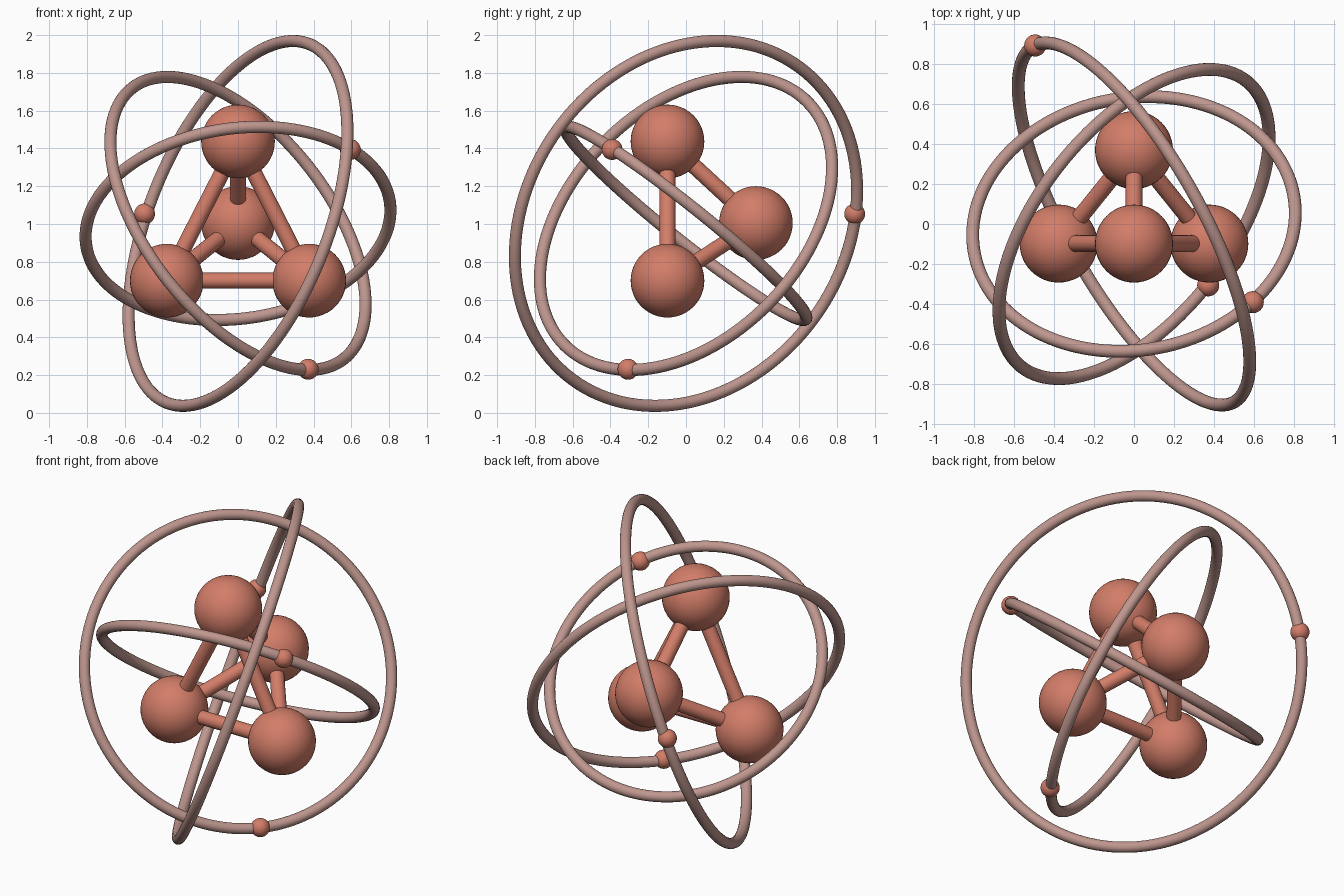
import bpy
from mathutils import Vector

if "Cube" in bpy.data.objects:
    bpy.data.objects.remove(bpy.data.objects["Cube"])


def material(name, rgb):
    m = bpy.data.materials.new(name)
    m.diffuse_color = (*rgb, 1.0)
    m.use_nodes = True
    m.node_tree.nodes["Principled BSDF"].inputs["Base Color"].default_value = m.diffuse_color
    return m


COPPER = material("copper", (0.65, 0.205, 0.140))
ROSE = material("dusty rose", (0.515, 0.305, 0.270))
CENTRE = Vector((0, 0, 1.003))


def finish(name, mat):
    ob = bpy.context.object
    ob.name = name
    ob.data.materials.append(mat)
    bpy.ops.object.shade_smooth_by_angle()
    return ob


def ball(name, pos, radius):
    bpy.ops.mesh.primitive_uv_sphere_add(segments=48, ring_count=24, radius=radius, location=pos)
    finish(name, COPPER)


def rod(name, a, b, radius=0.042):
    d = b - a
    bpy.ops.mesh.primitive_cylinder_add(
        vertices=24, radius=radius, depth=d.length, location=(a + b) / 2,
        rotation=d.to_track_quat('Z', 'Y').to_euler())
    finish(name, COPPER)


def ring(name, normal, radius):
    bpy.ops.mesh.primitive_torus_add(
        major_radius=radius, minor_radius=0.032, major_segments=128, minor_segments=20,
        location=CENTRE, rotation=Vector(normal).to_track_quat('Z', 'Y').to_euler())
    finish(name, ROSE)


# Central cluster: four balls joined by six rods
nodes = {
    "top": Vector((0, -0.098, 1.437)),
    "left": Vector((-0.377, -0.098, 0.70)),
    "right": Vector((0.377, -0.098, 0.70)),
    "back": Vector((0, 0.37, 1.005)),
}
names = list(nodes)
for i, a in enumerate(names):
    ball(a + "_ball", nodes[a], 0.195)
    for b in names[i + 1:]:
        rod(f"{a}_{b}_rod", nodes[a], nodes[b])

# Orbit rings, each carrying one small bead: name, ring normal, radius, bead direction
orbits = [
    ("outer", (0.824, 0.463, -0.327), 1.022, (-0.49, 0.885, 0.05)),
    ("middle", (0.67, -0.527, 0.523), 0.910, (0.375, -0.31, -0.78)),
    ("inner", (-0.11, 0.62, 0.777), 0.812, (0.60, -0.395, 0.395)),
]
for name, normal, radius, direction in orbits:
    ring(name + "_orbit_ring", normal, radius)
    ball(name + "_orbit_bead", CENTRE + Vector(direction).normalized() * radius, 0.055)
